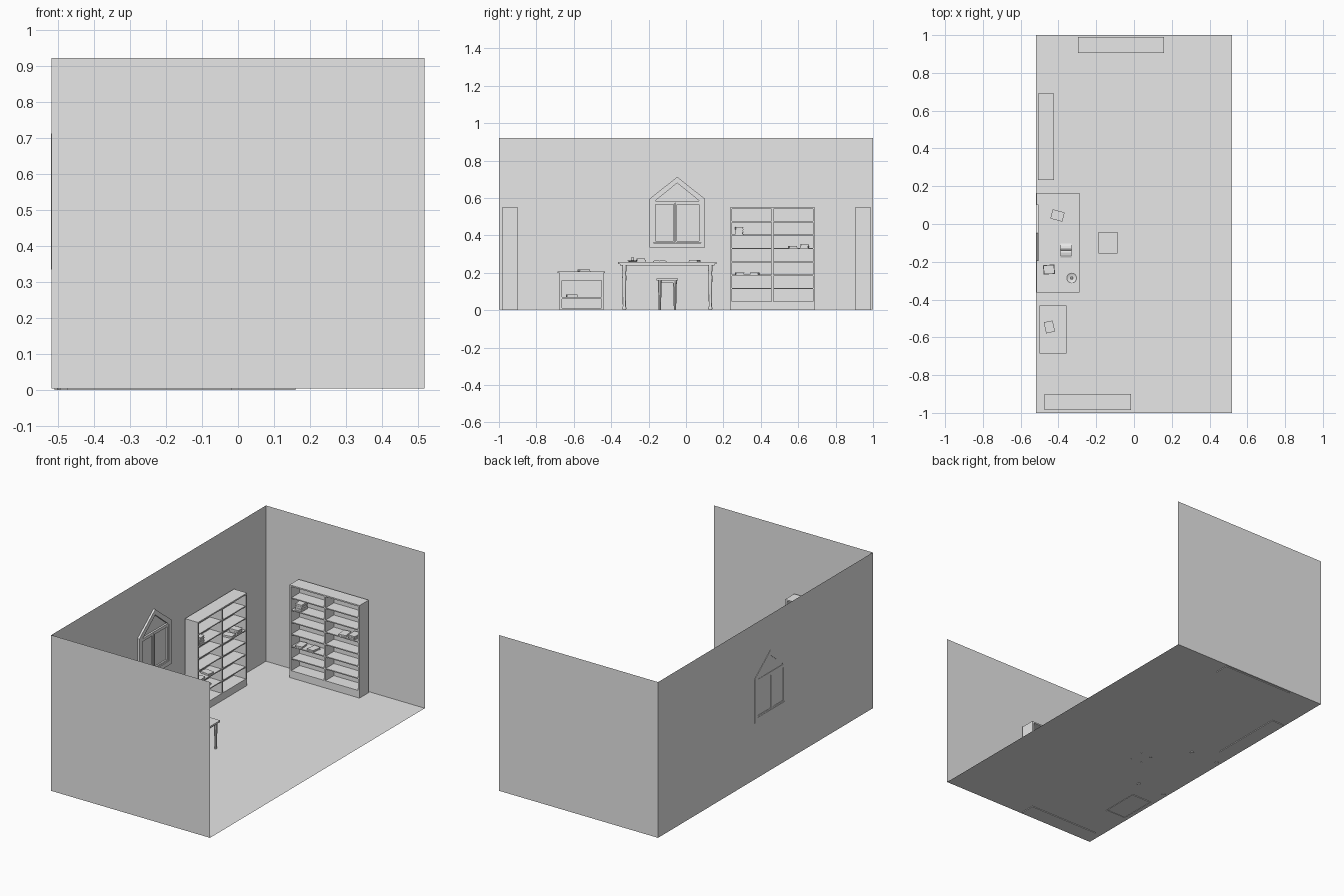
import bpy, bmesh, math
from mathutils import Matrix, Vector

if "Cube" in bpy.data.objects:
    bpy.data.objects.remove(bpy.data.objects["Cube"])

grey = bpy.data.materials.new("plain grey")
grey.diffuse_color = (0.8, 0.8, 0.8, 1)
grey.use_nodes = True
grey.node_tree.nodes["Principled BSDF"].inputs["Base Color"].default_value = grey.diffuse_color


def finish(name, bm, matrix=Matrix(), smooth=False):
    bm.transform(matrix)
    mesh = bpy.data.meshes.new(name)
    bm.to_mesh(mesh)
    bm.free()
    ob = bpy.data.objects.new(name, mesh)
    bpy.context.collection.objects.link(ob)
    mesh.materials.append(grey)
    if smooth:
        bpy.context.view_layer.objects.active = ob
        ob.select_set(True)
        bpy.ops.object.shade_smooth_by_angle(angle=math.radians(40))
        ob.select_set(False)
    return ob


def add_box(bm, x0, x1, y0, y1, z0, z1):
    m = Matrix.Translation(((x0 + x1) / 2, (y0 + y1) / 2, (z0 + z1) / 2)) @ Matrix.Diagonal(
        (x1 - x0, y1 - y0, z1 - z0, 1))
    bmesh.ops.create_cube(bm, size=1, matrix=m)


def boxes(name, items, matrix=Matrix()):
    bm = bmesh.new()
    for b in items:
        add_box(bm, *b)
    return finish(name, bm, matrix)


def plane(name, corners):
    bm = bmesh.new()
    bm.faces.new([bm.verts.new(c) for c in corners])
    return finish(name, bm)


def lathe(name, profile, x, y, z=0, sides=16):
    bm = bmesh.new()
    vs = [bm.verts.new((r, 0, h)) for r, h in profile]
    es = [bm.edges.new(p) for p in zip(vs, vs[1:])]
    bmesh.ops.spin(bm, geom=vs + es, cent=(0, 0, 0), axis=(0, 0, 1),
                   angle=2 * math.pi, steps=sides)
    bmesh.ops.remove_doubles(bm, verts=bm.verts, dist=1e-5)
    bmesh.ops.recalc_face_normals(bm, faces=bm.faces)
    return finish(name, bm, Matrix.Translation((x, y, z)), True)


def book(name, x, y, z, w, d, h, angle=0, parent=Matrix()):
    """Two covers, a spine and a slightly inset block of pages."""
    t = h * 0.15
    m = parent @ Matrix.Translation((x, y, z)) @ Matrix.Rotation(math.radians(angle), 4, 'Z')
    boxes(name, [
        (-w / 2, w / 2, -d / 2, d / 2, 0, t),
        (-w / 2, w / 2, -d / 2, d / 2, h - t, h),
        (-w / 2, -w / 2 + 0.002, -d / 2, d / 2, t, h - t),
        (-w / 2 + 0.002, w / 2 - 0.002, -d / 2 + 0.002, d / 2 - 0.002, t, h - t)], m)


# Room: floor and three thin walls, open towards +x
X, F, H = 0.518, 0.004, 0.922
plane("floor", [(-X, -1, F), (X, -1, F), (X, 1, F), (-X, 1, F)])
plane("long_wall", [(-X, -1, F), (-X, 1, F), (-X, 1, H), (-X, -1, H)])
plane("near_wall", [(X, -1, F), (-X, -1, F), (-X, -1, H), (X, -1, H)])
plane("far_wall", [(-X, 1, F), (X, 1, F), (X, 1, H), (-X, 1, H)])


# Bookcases: local front faces -y, two columns of seven compartments
def bookcase(label, x, y, angle):
    m = Matrix.Translation((x, y, 0)) @ Matrix.Rotation(math.radians(angle), 4, 'Z')
    w, d, h, t = 0.2285, 0.0425, 0.55, 0.011
    parts = [(-w, -w + t, -d, d, 0, h), (w - t, w, -d, d, 0, h),
             (-t / 2, t / 2, -d + 0.001, d, 0.04, h - 0.006),
             (-w + t, w - t, d - 0.006, d, 0, h),
             (-w + t, w - t, -d, d - 0.006, h - 0.008, h),
             (-w + t, w - t, -d, d - 0.006, 0, 0.047)]
    for i in range(1, 7):
        z = 0.047 + i * 0.0715
        for s in (-1, 1):
            a, b = sorted((s * t / 2, s * (w - t)))
            parts.append((a, b, -d + 0.003, d - 0.006, z - 0.006, z))
    boxes("bookcase_" + label, parts, m)
    shelf = lambda i: 0.047 + i * 0.0715
    # books: thick pile upper left, pairs in the middle right and lower left
    for j in range(3):
        book(f"piled_book_{label}", -0.177, -0.005, shelf(5) + j * 0.0135, 0.042, 0.058, 0.0135, (j - 1) * 3, m)
    book(f"flat_book_{label}", 0.108, -0.008, shelf(4), 0.045, 0.06, 0.011, 8, m)
    for j in range(2):
        book(f"stacked_book_{label}", 0.172, -0.008, shelf(4) + j * 0.011, 0.043, 0.06, 0.011, -5 + j * 6, m)
    book(f"low_book_{label}", -0.176, -0.008, shelf(2), 0.045, 0.06, 0.011, 6, m)
    book(f"low_book_b_{label}", -0.094, -0.008, shelf(2), 0.043, 0.06, 0.011, -8, m)


bookcase("long_side", -0.467, 0.4625, 90)
bookcase("far_side", -0.069, 0.947, 0)
bookcase("near_side", -0.245, -0.942, 180)

# Desk: moulded top on four turned legs
boxes("desk_top", [(-0.516, -0.288, -0.363, 0.163, 0.247, 0.258),
                   (-0.508, -0.296, -0.352, 0.152, 0.238, 0.247)])
leg = [(0, 0), (0.009, 0), (0.012, 0.006), (0.012, 0.012), (0.008, 0.02), (0.009, 0.09),
       (0.011, 0.18), (0.009, 0.2), (0.012, 0.215), (0.012, 0.238)]
for x in (-0.492, -0.312):
    for y in (-0.33, 0.13):
        lathe("desk_leg", leg, x, y, sides=12)

# Stool: square seat, short rails and four tapering legs
boxes("stool_seat", [(-0.188, -0.087, -0.157, -0.042, 0.159, 0.169)])
boxes("stool_rails", [(-0.174, -0.168, -0.139, -0.06, 0.146, 0.159),
                      (-0.107, -0.101, -0.139, -0.06, 0.146, 0.159)])
for x in (-0.171, -0.104):
    for y in (-0.14, -0.059):
        bm = bmesh.new()
        bmesh.ops.create_cone(bm, cap_ends=True, segments=8, radius1=0.006, radius2=0.010,
                              depth=0.157, matrix=Matrix.Translation((x, y, 0.0805)))
        finish("stool_leg", bm)

# Low cabinet: overhanging top, drawer front and two open compartments
y0, y1, x0, x1 = -0.675, -0.441, -0.495, -0.362
boxes("cabinet_top", [(-0.5, -0.357, -0.686, -0.432, 0.198, 0.208)])
boxes("cabinet_body", [(x0, x1, y0, y0 + 0.012, 0, 0.198), (x0, x1, y1 - 0.012, y1, 0, 0.198),
                       (x0, x0 + 0.006, y0, y1, 0, 0.198),
                       (x0, x1, y0 + 0.012, y1 - 0.012, 0.158, 0.198),
                       (x0, x1, y0 + 0.012, y1 - 0.012, 0.06, 0.072),
                       (x0, x1, y0 + 0.012, y1 - 0.012, 0.002, 0.012)])
book("cabinet_inner_book", -0.42, -0.61, 0.072, 0.055, 0.06, 0.013, 5)
book("cabinet_top_book", -0.448, -0.545, 0.208, 0.048, 0.06, 0.011, 12)


# Window: gabled frame around two casements and a triangular light
def house(half, bottom, eave, peak, c=-0.047):
    return [(c - half, bottom), (c + half, bottom), (c + half, eave), (c, peak), (c - half, eave)]


def ring(name, outer, inner, xa, xb):
    bm = bmesh.new()
    n = len(outer)
    grid = [[bm.verts.new((x, y, z)) for y, z in loop]
            for loop, x in ((outer, xa), (outer, xb), (inner, xb), (inner, xa))]
    for k in range(4):
        for i in range(n):
            j = (i + 1) % n
            bm.faces.new((grid[k][i], grid[k][j], grid[(k + 1) % 4][j], grid[(k + 1) % 4][i]))
    bmesh.ops.recalc_face_normals(bm, faces=bm.faces)
    finish(name, bm)


def rect(a, b, c, d):
    return [(a, c), (b, c), (b, d), (a, d)]


ring("window_frame", house(0.149, 0.335, 0.595, 0.713), house(0.126, 0.36, 0.578, 0.68), -0.52, -0.506)
boxes("window_crossbar", [(-0.52, -0.507, -0.173, 0.079, 0.574, 0.584)])
for a, b in ((-0.173, -0.059), (-0.057, 0.079)):
    ring("window_casement", rect(a, b, 0.362, 0.574), rect(a + 0.009, b - 0.009, 0.371, 0.565), -0.52, -0.509)

# Things on the desk
T = 0.258
book("desk_book", -0.405, 0.045, T, 0.065, 0.05, 0.011, -15)
book("desk_pile_lower", -0.45, -0.241, T, 0.06, 0.05, 0.01, 5)
book("desk_pile_upper", -0.45, -0.241, T + 0.01, 0.056, 0.046, 0.009, 2)

# open book: two bulging halves mirrored about the spine
bm = bmesh.new()
half = [(0, 0), (0.038, 0), (0.037, 0.004), (0.024, 0.01), (0.012, 0.012), (0.004, 0.009), (0, 0.004)]
for s in (-1, 1):
    f = bm.faces.new([bm.verts.new((-0.028, s * y, z)) for y, z in half])
    g = bmesh.ops.extrude_face_region(bm, geom=[f])["geom"]
    bmesh.ops.translate(bm, vec=Vector((0.056, 0, 0)),
                        verts=[v for v in g if isinstance(v, bmesh.types.BMVert)])
bmesh.ops.recalc_face_normals(bm, faces=bm.faces)
finish("open_book", bm, Matrix.Translation((-0.36, -0.14, T)))

# candle in a dish
lathe("candle_dish", [(0, 0), (0.018, 0), (0.028, 0.007), (0.026, 0.008), (0.016, 0.003),
                      (0.009, 0.003), (0.009, 0.012), (0, 0.012)], -0.33, -0.286, T, 20)
lathe("candle", [(0.006, 0.01), (0.006, 0.026), (0.001, 0.027), (0.001, 0.031), (0, 0.031)],
      -0.33, -0.286, T, 12)
